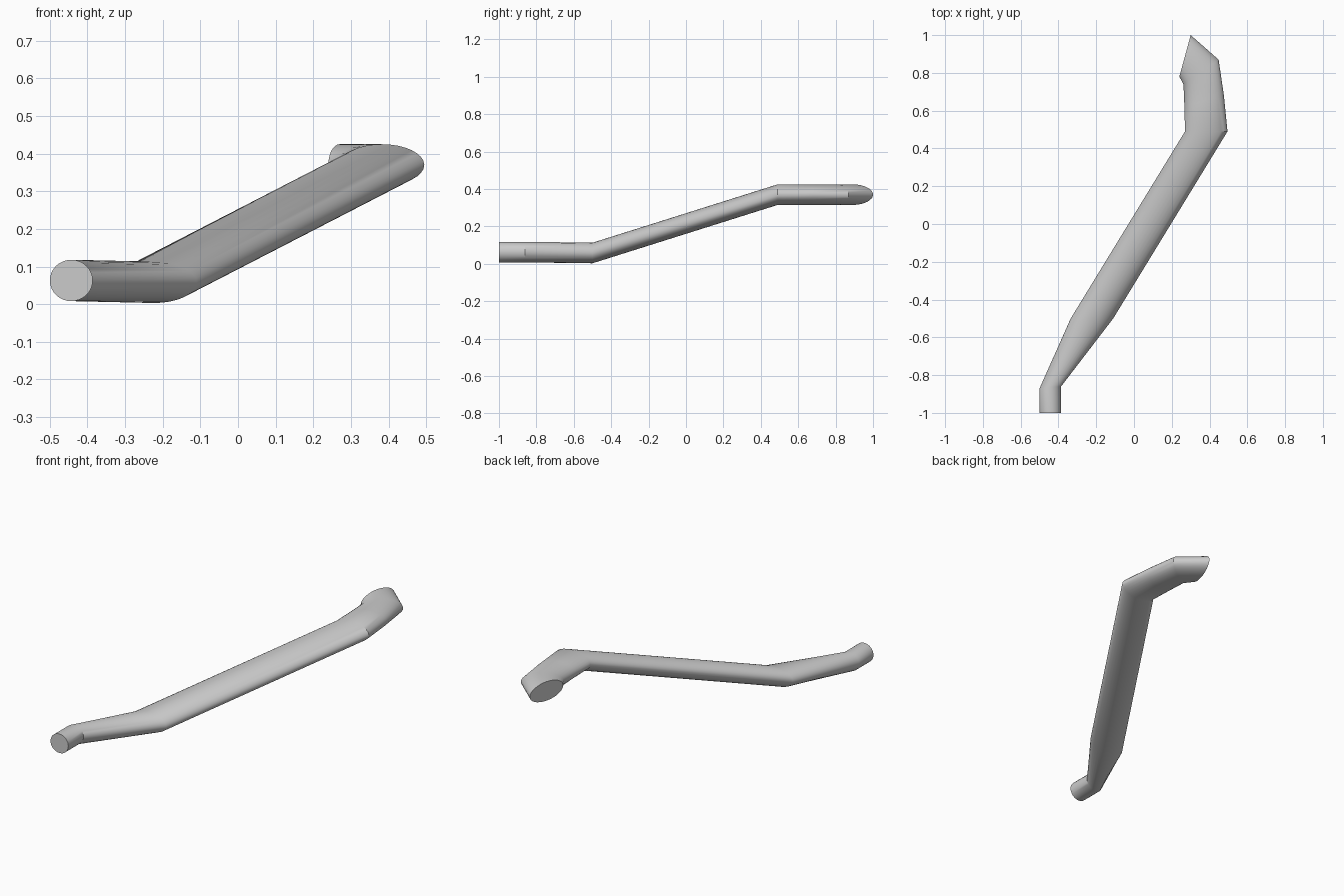
import bpy
import bmesh
from math import sin, cos, pi, radians
from mathutils import Vector

if "Cube" in bpy.data.objects:
    bpy.data.objects.remove(bpy.data.objects["Cube"], do_unlink=True)

grey = bpy.data.materials.new("plain grey")
grey.use_nodes = True
colour = (0.6, 0.6, 0.6, 1)
grey.diffuse_color = colour
grey.node_tree.nodes["Principled BSDF"].inputs["Base Color"].default_value = colour

SIDES = 32
HALF_HEIGHT = 0.055

# Stations along the pipe: left edge (x, y), right edge (x, y), centre height
STATIONS = [
    ((-0.50, -1.00), (-0.386, -1.00), 0.063),
    ((-0.50, -0.87), (-0.386, -0.86), 0.063),
    ((-0.335, -0.50), (-0.11, -0.50), 0.058),
    ((0.27, 0.49), (0.495, 0.49), 0.37),
    ((0.267, 0.62), (0.476, 0.68), 0.37),
    ((0.262, 0.74), (0.448, 0.87), 0.37),
    ((0.24, 0.78), (0.30, 1.00), 0.37),
]


def add_ring(bm, left, right, height):
    """Elliptical section spanning the two edge points."""
    a, b = Vector((*left, height)), Vector((*right, height))
    centre, half = (a + b) / 2, (b - a) / 2
    up = Vector((0, 0, HALF_HEIGHT))
    angles = [2 * pi * i / SIDES for i in range(SIDES)]
    return [bm.verts.new(centre + half * cos(t) + up * sin(t)) for t in angles]


# Bent pipe, flattened in the middle, with both ends capped
bm = bmesh.new()
rings = [add_ring(bm, *station) for station in STATIONS]
for lower, upper in zip(rings, rings[1:]):
    for i in range(SIDES):
        j = (i + 1) % SIDES
        bm.faces.new((lower[i], lower[j], upper[j], upper[i]))
bm.faces.new(rings[0])
bm.faces.new(rings[-1])
bmesh.ops.recalc_face_normals(bm, faces=bm.faces)

mesh = bpy.data.meshes.new("bent_pipe")
bm.to_mesh(mesh)
bm.free()
mesh.materials.append(grey)
pipe = bpy.data.objects.new("bent_pipe", mesh)
bpy.context.collection.objects.link(pipe)
bpy.context.view_layer.objects.active = pipe
pipe.select_set(True)
bpy.ops.object.shade_smooth_by_angle(angle=radians(30))
